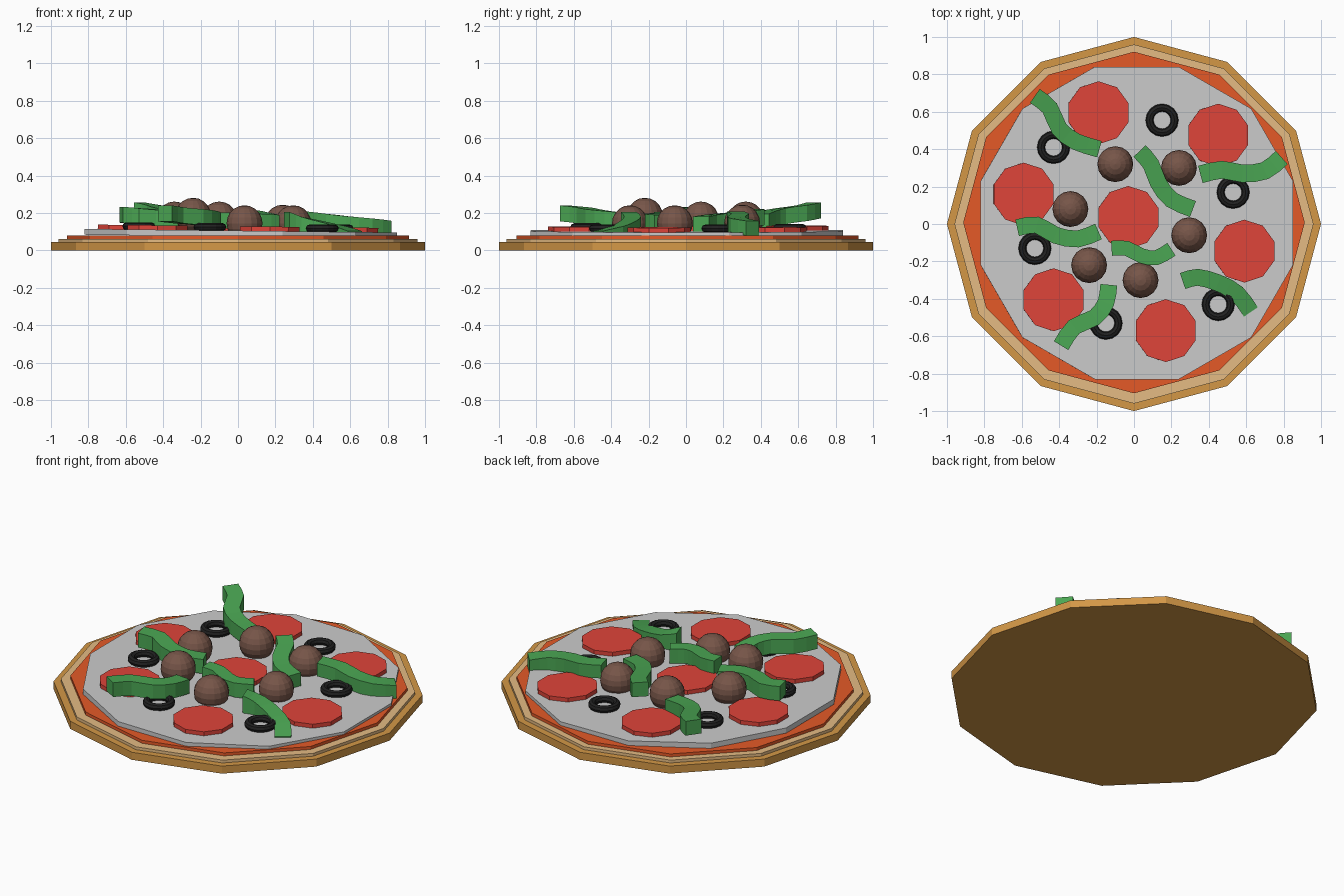
import bpy, bmesh, math
from mathutils import Vector, Matrix

if "Cube" in bpy.data.objects:
    bpy.data.objects.remove(bpy.data.objects["Cube"])

TILT = 0.0115  # cheese layer leans slightly down towards +x


def material(name, rgb):
    m = bpy.data.materials.new(name)
    m.diffuse_color = [(c / 255) ** 2.2 for c in rgb] + [1]
    m.use_nodes = True
    m.node_tree.nodes["Principled BSDF"].inputs["Base Color"].default_value = m.diffuse_color
    return m


CRUST = material("crust", (210, 150, 72))
DOUGH = material("dough", (228, 186, 130))
SAUCE = material("sauce", (228, 90, 44))
RED = material("pepperoni", (222, 70, 60))
BLACK = material("olive", (38, 38, 38))
BROWN = material("meat", (118, 86, 74))
GREEN = material("pepper", (76, 165, 84))


def finish(bm, name, mat=None):
    bmesh.ops.recalc_face_normals(bm, faces=bm.faces[:])
    me = bpy.data.meshes.new(name)
    bm.to_mesh(me)
    bm.free()
    ob = bpy.data.objects.new(name, me)
    bpy.context.collection.objects.link(ob)
    if mat:
        me.materials.append(mat)
    return ob


def disc(name, x, y, r, z0, z1, sides, mat=None, turn=0, tilt=0):
    bm = bmesh.new()
    m = (Matrix.Translation((x, y, (z0 + z1) / 2)) @ Matrix.Rotation(tilt, 4, 'Y')
         @ Matrix.Rotation(turn, 4, 'Z'))
    bmesh.ops.create_cone(bm, cap_ends=True, segments=sides, radius1=r, radius2=r,
                          depth=z1 - z0, matrix=m)
    return finish(bm, name, mat)


def ring(name, x, y, z, R, r, n=16, k=8):
    bm = bmesh.new()
    loops = []
    for i in range(n):
        a = 2 * math.pi * i / n
        loops.append([bm.verts.new((x + (R + r * math.cos(b)) * math.cos(a),
                                    y + (R + r * math.cos(b)) * math.sin(a),
                                    z + r * math.sin(b)))
                      for b in (2 * math.pi * j / k for j in range(k))])
    for i in range(n):
        p, q = loops[i], loops[(i + 1) % n]
        for j in range(k):
            bm.faces.new((p[j], q[j], q[(j + 1) % k], p[(j + 1) % k]))
    return finish(bm, name, BLACK)


def strip(name, pts, z0, z1, w=0.09, h=0.085):
    # Box section swept along a smooth path; z0, z1 = base height at each end
    P = [Vector(p) for p in pts]
    P = [2 * P[0] - P[1]] + P + [2 * P[-1] - P[-2]]
    path = []
    for i in range(1, len(P) - 2):
        a, b, c, d = P[i - 1:i + 3]
        for t in (0, 0.5):
            path.append(0.5 * (2 * b + (c - a) * t + (2 * a - 5 * b + 4 * c - d) * t * t
                               + (3 * b - a - 3 * c + d) * t ** 3))
    path.append(P[-2])
    bm = bmesh.new()
    secs = []
    last = len(path) - 1
    for i, p in enumerate(path):
        d = (path[min(i + 1, last)] - path[max(i - 1, 0)]).normalized()
        n = Vector((-d.y, d.x)) * w / 2
        z = z0 + (z1 - z0) * i / last
        secs.append([bm.verts.new((p.x + s * n.x, p.y + s * n.y, z + u))
                     for s, u in ((-1, 0), (1, 0), (1, h), (-1, h))])
    for a, b in zip(secs, secs[1:]):
        for j in range(4):
            bm.faces.new((a[j], b[j], b[(j + 1) % 4], a[(j + 1) % 4]))
    bm.faces.new(secs[0])
    bm.faces.new(secs[-1])
    return finish(bm, name, GREEN)


# Base layers
disc("crust", 0, 0, 1.0, 0, 0.045, 12, CRUST)
disc("dough", 0, 0, 0.96, 0.02, 0.062, 12, DOUGH)
disc("sauce", 0, 0.008, 0.913, 0.04, 0.08, 12, SAUCE)
disc("cheese", 0.015, 0.005, 0.865, 0.074, 0.105, 12, None, math.radians(15), TILT)

# Pepperoni slices
for i, (x, y) in enumerate([(-.19, .595), (.45, .475), (-.59, .16), (-.03, .035),
                            (.59, -.145), (-.43, -.405), (.17, -.57)]):
    z = 0.121 - TILT * x
    disc(f"pepperoni_{i}", x, y, 0.168, z - 0.018, z + 0.008, 10, RED, math.radians(18 * 0), TILT)

# Olive rings
for i, (x, y) in enumerate([(.15, .555), (-.43, .41), (.53, .17), (-.53, -.13),
                            (-.15, -.53), (.45, -.43)]):
    ring(f"olive_{i}", x, y, 0.123 - TILT * x, 0.067, 0.021)

# Meatballs
for i, (x, y, z) in enumerate([(-.10, .32, .165), (.24, .30, .148), (-.34, .08, .165),
                               (.295, -.06, .145), (-.24, -.22, .185), (.035, -.30, .145)]):
    bm = bmesh.new()
    bmesh.ops.create_uvsphere(bm, u_segments=16, v_segments=10, radius=0.096,
                              matrix=Matrix.Translation((x, y, z)))
    finish(bm, f"meatball_{i}", BROWN)

# Pepper strips
strip("pepper_0", [(-.53, .685), (-.45, .62), (-.40, .51), (-.31, .44), (-.185, .40)], .172, .11)
strip("pepper_1", [(.03, .39), (.09, .32), (.13, .22), (.20, .13), (.315, .08)], .135, .095)
strip("pepper_2", [(.355, .265), (.47, .29), (.58, .27), (.70, .285), (.79, .355)], .13, .08, .095, .078)
strip("pepper_3", [(-.625, -.02), (-.52, -.005), (-.42, -.06), (-.30, -.08), (-.19, -.04)], .148, .115)
strip("pepper_4", [(-.12, -.13), (-.04, -.13), (.04, -.17), (.12, -.18), (.20, -.135)], .12, .105, .08)
strip("pepper_5", [(.26, -.305), (.34, -.285), (.45, -.315), (.55, -.37), (.625, -.47)], .105, .003, .09, .1)
strip("pepper_6", [(-.135, -.325), (-.15, -.42), (-.21, -.50), (-.32, -.55), (-.39, -.65)], .115, .155)
